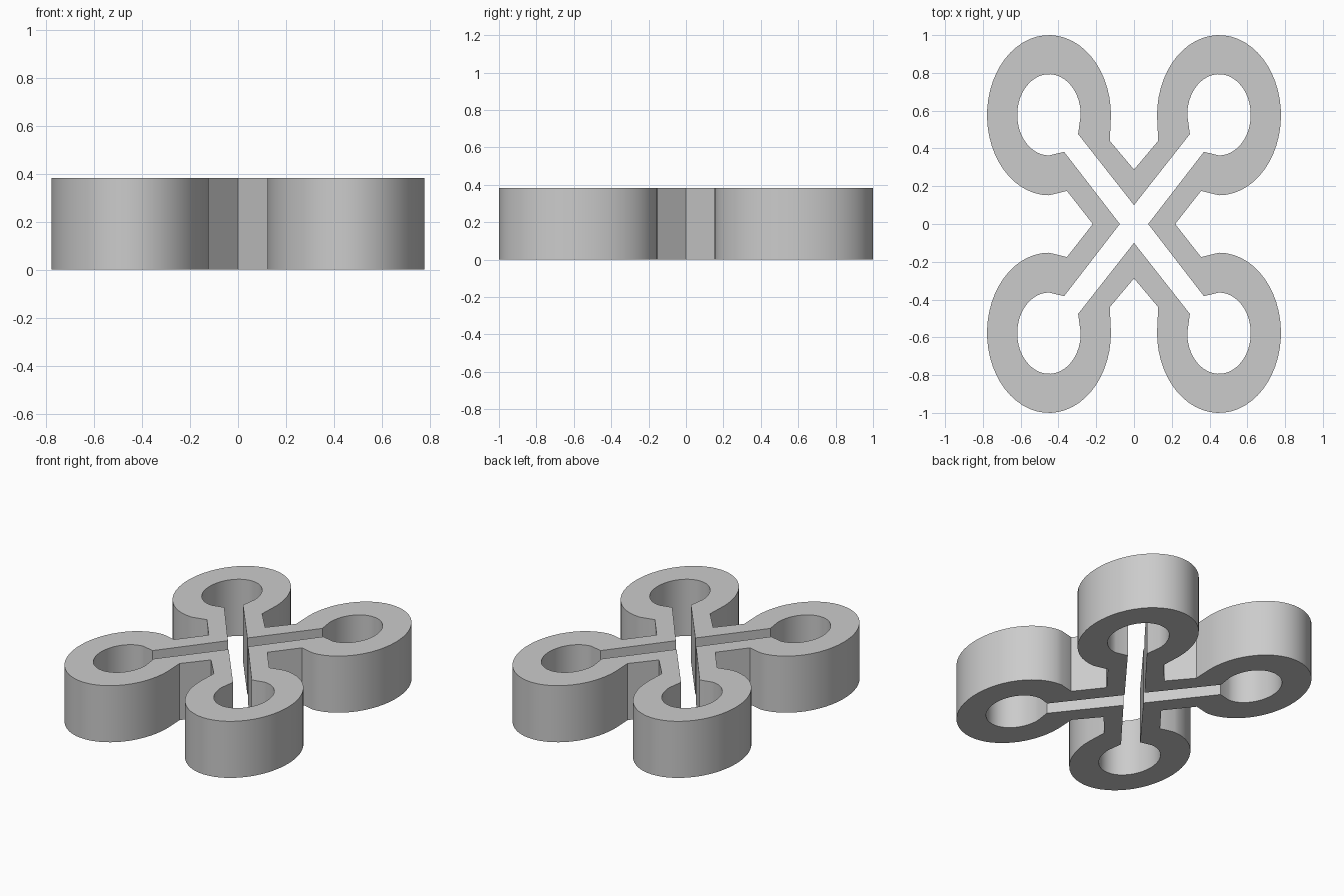
import bpy, bmesh, math

cube = bpy.data.objects.get("Cube")
if cube:
    bpy.data.objects.remove(cube, do_unlink=True)

HEIGHT = 0.382
SEGMENTS = 40


def loop_path(start, neck_in, centre, radii, neck_out, end):
    """Quarter outline: straight arm, three-quarter ellipse, straight arm."""
    arc = []
    for i in range(SEGMENTS + 1):
        a = math.radians(-90 + 270 * i / SEGMENTS)
        arc.append((centre[0] + radii[0] * math.cos(a),
                    centre[1] + radii[1] * math.sin(a)))
    return [start, neck_in] + arc + [neck_out, end]


# Inner and outer outlines of one quarter of the band
inner = loop_path((0.075, 0), (0.37, 0.382), (0.45, 0.578),
                  (0.168, 0.215), (0.296, 0.476), (0, 0.1))
outer = loop_path((0.218, 0), (0.355, 0.175), (0.45, 0.576),
                  (0.328, 0.424), (0.128, 0.44), (0, 0.288))

# Flat strip between the two outlines
bm = bmesh.new()
rows = [(bm.verts.new((*p, 0)), bm.verts.new((*q, 0)))
        for p, q in zip(inner, outer)]
for (a, b), (c, d) in zip(rows, rows[1:]):
    bm.faces.new((a, b, d, c))
mesh = bpy.data.meshes.new("four_loop_band")
bm.to_mesh(mesh)
bm.free()

band = bpy.data.objects.new("four_loop_band", mesh)
bpy.context.collection.objects.link(band)

# Plain grey material
grey = bpy.data.materials.new("plain grey")
grey.use_nodes = True
colour = (0.6, 0.6, 0.6, 1)
grey.diffuse_color = colour
grey.node_tree.nodes["Principled BSDF"].inputs["Base Color"].default_value = colour
mesh.materials.append(grey)

# Mirror into four loops, then give the band its height
mirror = band.modifiers.new("four_quarters", "MIRROR")
mirror.use_axis = (True, True, False)
mirror.merge_threshold = 0.001
solid = band.modifiers.new("height", "SOLIDIFY")
solid.thickness = HEIGHT
solid.offset = 1

bpy.ops.object.select_all(action="DESELECT")
band.select_set(True)
bpy.context.view_layer.objects.active = band
bpy.ops.object.convert(target="MESH")

# Stand it on the ground, smooth the curved walls
low = min(v.co.z for v in band.data.vertices)
for v in band.data.vertices:
    v.co.z -= low
bpy.ops.object.shade_smooth_by_angle(angle=math.radians(25))
